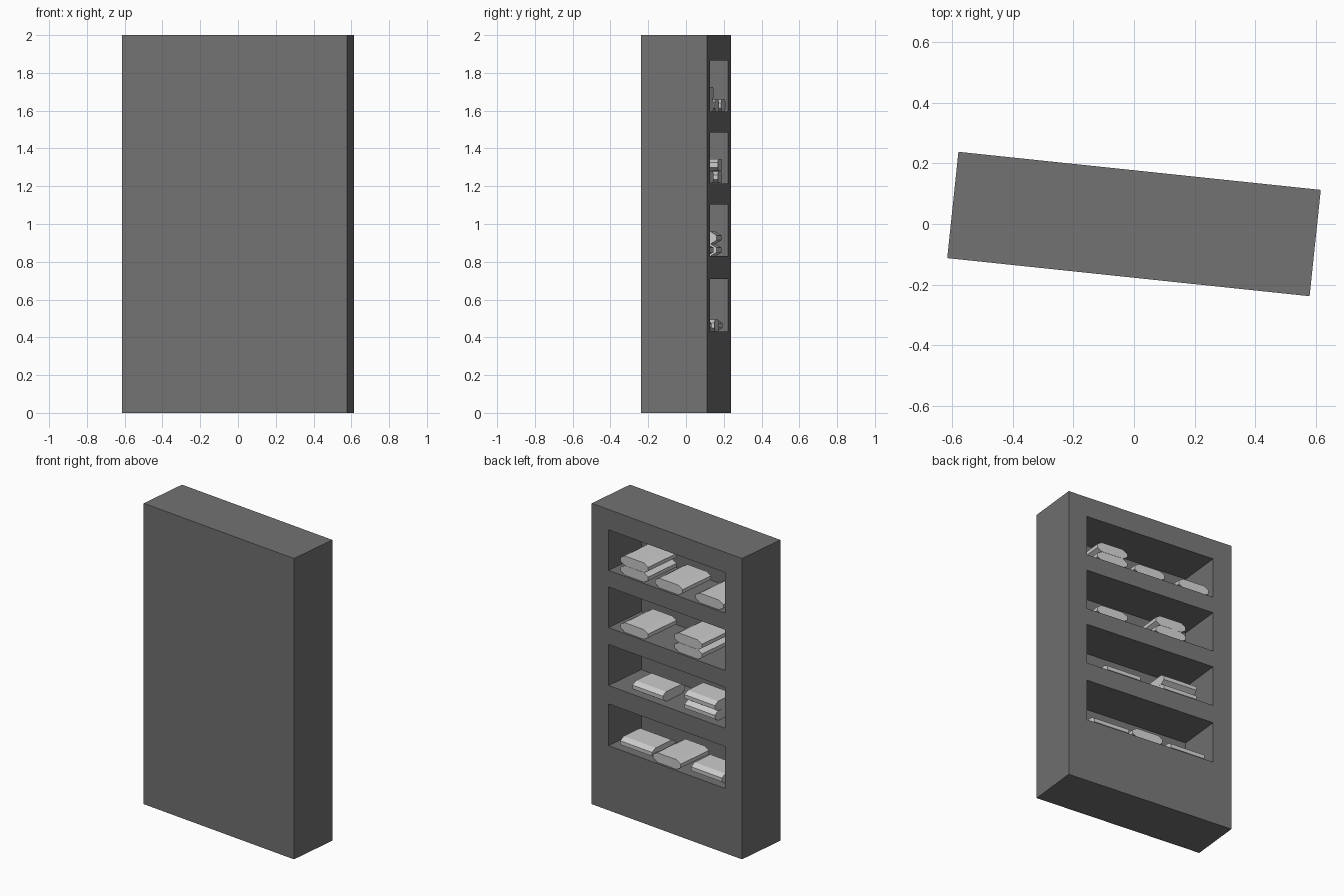
import bpy, bmesh, math
from mathutils import Matrix

if "Cube" in bpy.data.objects:
    bpy.data.objects.remove(bpy.data.objects["Cube"])

TURN = Matrix.Rotation(math.radians(-6), 4, 'Z')   # whole unit is slightly turned
W, D, H = 1.2, 0.352, 2.0
NICHE_W, NICHE_D = 0.93, 0.30


def make_material(name, value):
    mat = bpy.data.materials.new(name)
    mat.diffuse_color = (value, value, value, 1)
    mat.use_nodes = True
    mat.node_tree.nodes["Principled BSDF"].inputs["Base Color"].default_value = mat.diffuse_color
    return mat


DARK = make_material("dark_grey", 0.17)
CLOTH = make_material("cloth_grey", 0.59)


def make_object(name, bm, matrix, mat):
    bmesh.ops.recalc_face_normals(bm, faces=bm.faces)
    mesh = bpy.data.meshes.new(name)
    bm.to_mesh(mesh)
    bm.free()
    mesh.materials.append(mat)
    ob = bpy.data.objects.new(name, mesh)
    bpy.context.collection.objects.link(ob)
    ob.matrix_world = matrix
    return ob


def box(name, size, centre):
    bm = bmesh.new()
    bmesh.ops.create_cube(bm, size=1)
    bmesh.ops.scale(bm, vec=size, verts=bm.verts)
    bmesh.ops.translate(bm, vec=centre, verts=bm.verts)
    return make_object(name, bm, TURN, DARK)


def folded_cloth(name, x, z, turned=False, s=1.0, h=0.064):
    # flattened octagon extruded along its length
    a, b, length = 0.11 * s, 0.077 * s, 0.26 * s
    lo, hi = 0.3 * h, 0.7 * h
    prof = [(-b, 0), (b, 0), (a, lo), (a, hi), (b, h), (-b, h), (-a, hi), (-a, lo)]
    bm = bmesh.new()
    face = bm.faces.new([bm.verts.new((px, -length / 2, pz)) for px, pz in prof])
    ext = bmesh.ops.extrude_face_region(bm, geom=[face], use_keep_orig=True)
    moved = [g for g in ext['geom'] if isinstance(g, bmesh.types.BMVert)]
    bmesh.ops.translate(bm, vec=(0, length, 0), verts=moved)
    y = D / 2 - (0.025 + a if turned else 0.012 + length / 2)
    rot = Matrix.Rotation(math.pi / 2 if turned else 0, 4, 'Z')
    return make_object(name, bm, TURN @ Matrix.Translation((x, y, z)) @ rot, CLOTH)


# cabinet body with four open niches on the back side
cabinet = box("cabinet", (W, D, H), (0, 0, H / 2))
niches = [(0.43, 0.708), (0.83, 1.103), (1.215, 1.485), (1.595, 1.865)]
for z0, z1 in niches:
    extra = 0.1
    cutter = box("niche_cutter", (NICHE_W, NICHE_D + extra, z1 - z0),
                 (0, D / 2 - NICHE_D + (NICHE_D + extra) / 2, (z0 + z1) / 2))
    cutter.hide_render = True
    mod = cabinet.modifiers.new("niche", 'BOOLEAN')
    mod.operation = 'DIFFERENCE'
    mod.solver = 'EXACT'
    mod.object = cutter
    bpy.context.view_layer.objects.active = cabinet
    bpy.ops.object.modifier_apply(modifier=mod.name)
    bpy.data.objects.remove(cutter)

# folded clothes: per shelf (x, stack count, turned, scale)
shelves = [
    [(0.267, 1, True, 0.98), (0.01, 1, False, 1.0), (-0.295, 1, True, 0.95)],
    [(0.175, 1, True, 0.93), (-0.24, 2, True, 0.93)],
    [(0.27, 1, False, 1.0), (-0.16, 2, False, 1.0)],
    [(0.27, 2, False, 1.0), (-0.005, 1, False, 1.0), (-0.33, 1, False, 1.0)],
]
for (z0, _), items in zip(niches, shelves):
    for x, count, turned, s in items:
        for k in range(count):
            folded_cloth("folded_cloth", x, z0 + 0.001 + k * 0.064, turned, s,
                         0.064 if k == count - 1 else 0.063)
